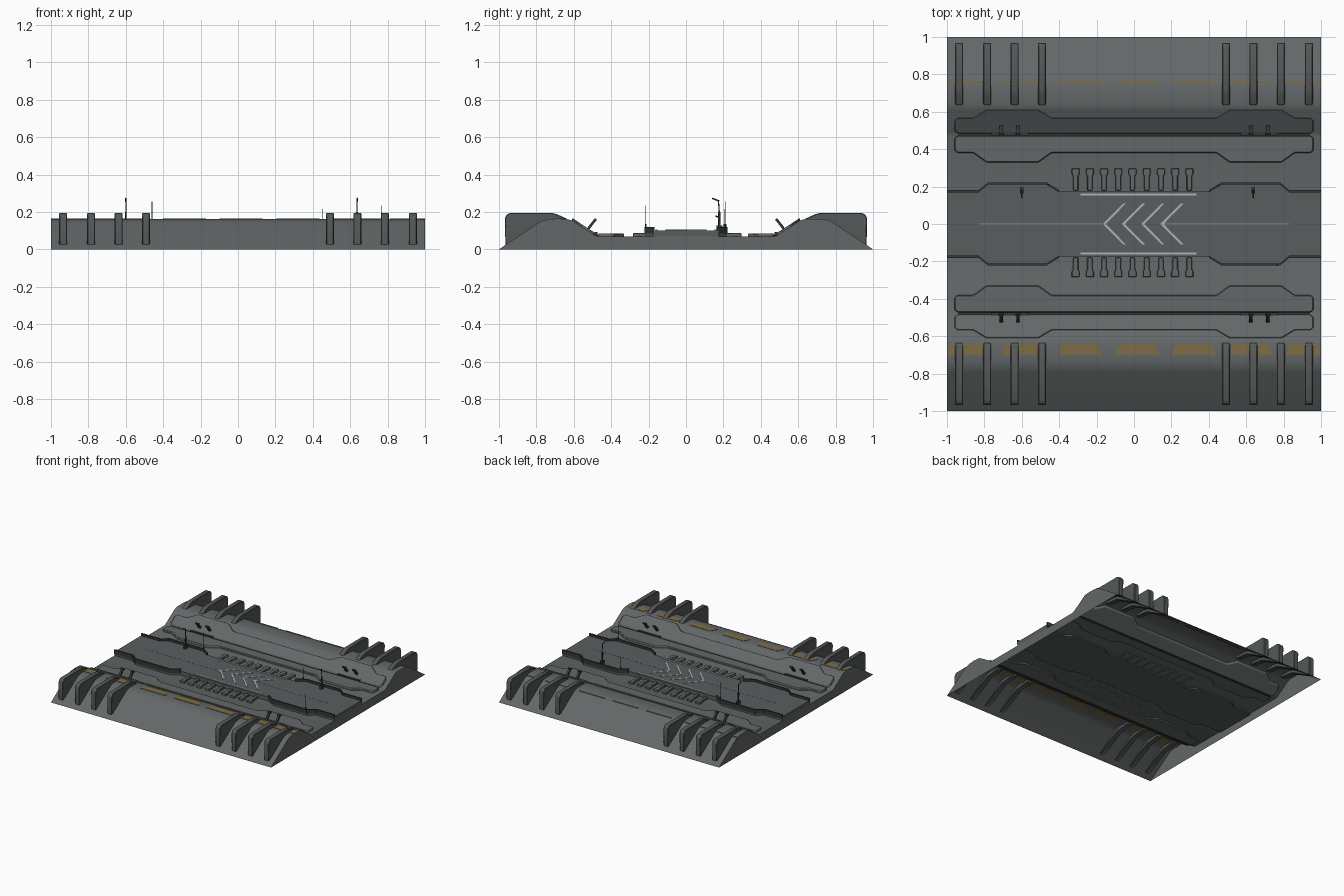
import bpy, bmesh, math
from mathutils import Vector

if "Cube" in bpy.data.objects:
    bpy.data.objects.remove(bpy.data.objects["Cube"])


def material(name, rgb):
    m = bpy.data.materials.new(name)
    m.diffuse_color = (*rgb, 1)
    m.use_nodes = True
    m.node_tree.nodes["Principled BSDF"].inputs["Base Color"].default_value = m.diffuse_color
    return m


GREY = material("hull grey", (0.125, 0.137, 0.137))
ROAD = material("road grey", (0.10, 0.11, 0.112))
FIN = material("fin grey", (0.09, 0.098, 0.098))
DARK = material("dark trim", (0.035, 0.039, 0.04))
YELLOW = material("faded yellow", (0.21, 0.15, 0.06))
WHITE = material("pale marking", (0.42, 0.45, 0.46))
BLUE = material("blue grey line", (0.27, 0.30, 0.37))


def finish(name, bm, mat, bevel=0):
    bmesh.ops.recalc_face_normals(bm, faces=bm.faces)
    me = bpy.data.meshes.new(name)
    bm.to_mesh(me)
    bm.free()
    me.materials.append(mat)
    for p in me.polygons:
        p.use_smooth = True
    me.set_sharp_from_angle(angle=math.radians(30))
    ob = bpy.data.objects.new(name, me)
    bpy.context.collection.objects.link(ob)
    if bevel:
        b = ob.modifiers.new("bevel", 'BEVEL')
        b.width = bevel
        b.segments = 1
        b.limit_method = 'ANGLE'
    return ob


def prism(name, lower, upper, mat, bevel=0):
    """Solid between two matching outlines."""
    bm = bmesh.new()
    a = [bm.verts.new(p) for p in lower]
    b = [bm.verts.new(p) for p in upper]
    n = len(a)
    for i in range(n):
        j = (i + 1) % n
        bm.faces.new((a[i], a[j], b[j], b[i]))
    bm.faces.new(a)
    bm.faces.new(b)
    return finish(name, bm, mat, bevel)


def plate(name, outline, z0, z1, mat, bevel=0, height=lambda y: 0):
    """Top-view outline given thickness, following height(y)."""
    return prism(name, [(x, y, z0 + height(y)) for x, y in outline],
                 [(x, y, z1 + height(y)) for x, y in outline], mat, bevel)


def across(name, profile, x0, x1, mat, bevel=0):
    """Side-view (y, z) profile extruded along x."""
    return prism(name, [(x0, y, z) for y, z in profile],
                 [(x1, y, z) for y, z in profile], mat, bevel)


def rect(x0, x1, y0, y1):
    return [(x0, y0), (x1, y0), (x1, y1), (x0, y1)]


def rod(name, p, q, r, mat):
    p, q = Vector(p), Vector(q)
    bm = bmesh.new()
    bmesh.ops.create_cone(bm, cap_ends=True, segments=6, radius1=r, radius2=r,
                          depth=(q - p).length)
    rot = (q - p).to_track_quat('Z', 'Y').to_matrix()
    bmesh.ops.rotate(bm, verts=bm.verts, matrix=rot)
    bmesh.ops.translate(bm, verts=bm.verts, vec=(p + q) / 2)
    return finish(name, bm, mat)


# Base shell: embankments and sunken floor, open underneath
half = [(-1, 0), (-0.79, 0.141), (-0.765, 0.154), (-0.73, 0.162), (-0.64, 0.163),
        (-0.61, 0.155), (-0.49, 0.077), (-0.47, 0.07)]
profile = half + [(-y, z) for y, z in reversed(half)]
bm = bmesh.new()
ends = [[bm.verts.new((x, y, z)) for y, z in profile] for x in (-1, 1)]
for i in range(len(profile) - 1):
    bm.faces.new((ends[0][i], ends[0][i + 1], ends[1][i + 1], ends[1][i]))
for e in ends:
    bm.faces.new(e)
base = finish("base_shell", bm, GREY)
if max(base.data.polygons, key=lambda p: p.area).normal.z < 0:
    base.data.flip_normals()

# Buttress fins on both embankments, in groups of four
fin = [(0.965, 0.022), (0.968, 0.165), (0.96, 0.184), (0.94, 0.195), (0.72, 0.195),
       (0.69, 0.188), (0.635, 0.163), (0.635, 0.145), (0.76, 0.13)]
for s in (-1, 1):
    for g in (-1, 1):
        for x in (0.492, 0.638, 0.785, 0.935):
            across("buttress_fin", [(s * y, z) for y, z in fin],
                   g * x - 0.021, g * x + 0.021, FIN, 0.004)


# Stepped rail plates: one on the floor, one leaning on the inner slope
def stepped(edge, narrow, wide):
    run = [(-0.96, narrow), (-0.86, narrow), (-0.79, wide), (-0.51, wide), (-0.44, narrow)]
    d = 0.015 if narrow > edge else -0.015
    run[0:1] = [(-0.96, edge + d), (-0.96, narrow - d), (-0.945, narrow)]
    left = [(-0.945, edge)] + run
    return left + [(-x, y) for x, y in reversed(left)]


for s in (-1, 1):
    flip = lambda pts: [(x, s * y) for x, y in pts]
    slope = lambda y: 0.65 * max(0, abs(y) - 0.48)
    plate("floor_rail", flip(stepped(0.472, 0.38, 0.33)), 0.06, 0.085, GREY, 0.005)
    plate("slope_rail", flip(stepped(0.485, 0.568, 0.61)), 0.055, 0.084, GREY, 0.005, slope)
    # dark joint between the two rails
    plate("rail_joint", flip(rect(-0.94, 0.94, 0.471, 0.486)), 0.06, 0.076, DARK)
    # leaning lugs with round heads
    for x in (-0.71, -0.62, 0.625, 0.715):
        across("lug", [(s * y, z) for y, z in
                       [(0.525, 0.095), (0.535, 0.105), (0.49, 0.163), (0.478, 0.157)]],
               x - 0.009, x + 0.009, DARK)
        rod("lug_head", (x - 0.014, s * 0.485, 0.157), (x + 0.014, s * 0.485, 0.157),
            0.009, DARK)
    for x in (-0.665, 0.67):
        plate("lug_foot", flip(rect(x - 0.1, x + 0.1, 0.474, 0.49)), 0.075, 0.092, DARK)

# Central road with widened bays
edge = [(-1, 0.175), (-0.83, 0.175), (-0.78, 0.217), (-0.47, 0.217), (-0.40, 0.175)]
top_edge = edge + [(-x, y) for x, y in reversed(edge)]
plate("road", top_edge + [(x, -y) for x, y in reversed(top_edge)], 0.06, 0.102, ROAD)

# Dark curbs along the road ends
for s in (-1, 1):
    for g in (-1, 1):
        outer = [(g * x, s * (y + 0.006)) for x, y in edge]
        inner = [(g * x, s * (y - 0.006)) for x, y in reversed(edge)]
        plate("curb", outer + inner, 0.085, 0.12, DARK)

# Rows of T-shaped teeth beside the road
for s, shift in ((1, 0.0), (-1, -0.014)):
    for i in range(9):
        x = -0.312 + i * 0.076
        a, b, w = 0.18, 0.297 + shift, 0.021
        t = [(x - 0.014, a), (x + 0.014, a), (x + 0.014, b - 0.04), (x + w, b - 0.03),
             (x + w, b), (x - w, b), (x - w, b - 0.03), (x - 0.014, b - 0.04)]
        plate("tooth", [(p, s * q) for p, q in t], 0.065, 0.087, GREY, 0.003)

# Road markings
for s in (-1, 1):
    plate("side_line", rect(-0.285, 0.335, s * 0.158 - 0.005, s * 0.158 + 0.005),
          0.1, 0.105, WHITE)
for x0, x1 in ((-0.83, -0.17), (0.16, 0.83)):
    plate("centre_line", rect(x0, x1, -0.004, 0.004), 0.1, 0.104, BLUE)
for i in range(4):
    x = -0.168 + i * 0.103
    plate("chevron", [(x, 0), (x + 0.11, 0.11), (x + 0.125, 0.11), (x + 0.017, 0),
                      (x + 0.125, -0.11), (x + 0.11, -0.11)], 0.1, 0.105, WHITE)

# Yellow dashes: wide on the front ridge, thin on the back ridge
for i in range(7):
    x0, x1 = max(-1, -1.01 + i * 0.304), min(1, -0.78 + i * 0.304)
    plate("front_dash", [(x0, -0.7), (x1, -0.7), (x1, -0.685), (x1 - 0.025, -0.642),
                         (x0 + 0.025, -0.642), (x0, -0.685)], 0.158, 0.1655, YELLOW)
    plate("back_dash", rect(x0, x1, 0.755, 0.765), 0.152, 0.159, YELLOW)

# Lamp posts with bent arms
for x in (-0.6, 0.637):
    y = 0.178
    plate("lamp_foot", rect(x - 0.009, x + 0.009, y - 0.016, y + 0.016), 0.1, 0.128, DARK)
    rod("lamp_post", (x, y, 0.12), (x, y, 0.2), 0.006, DARK)
    rod("lamp_mast", (x, y, 0.2), (x, y - 0.005, 0.262), 0.003, DARK)
    rod("lamp_arm", (x, y, 0.258), (x, y - 0.038, 0.273), 0.004, DARK)
    rod("lamp_bracket", (x, y, 0.17), (x, y - 0.02, 0.178), 0.004, DARK)

# Thin aerials on the curbs
for x, y, z in ((-0.46, 0.212, 0.255), (0.45, 0.205, 0.215), (0.765, -0.215, 0.235)):
    rod("aerial", (x, y, 0.1), (x, y, z), 0.002, DARK)
    rod("aerial_foot", (x, y, 0.1), (x, y, 0.135), 0.005, DARK)
